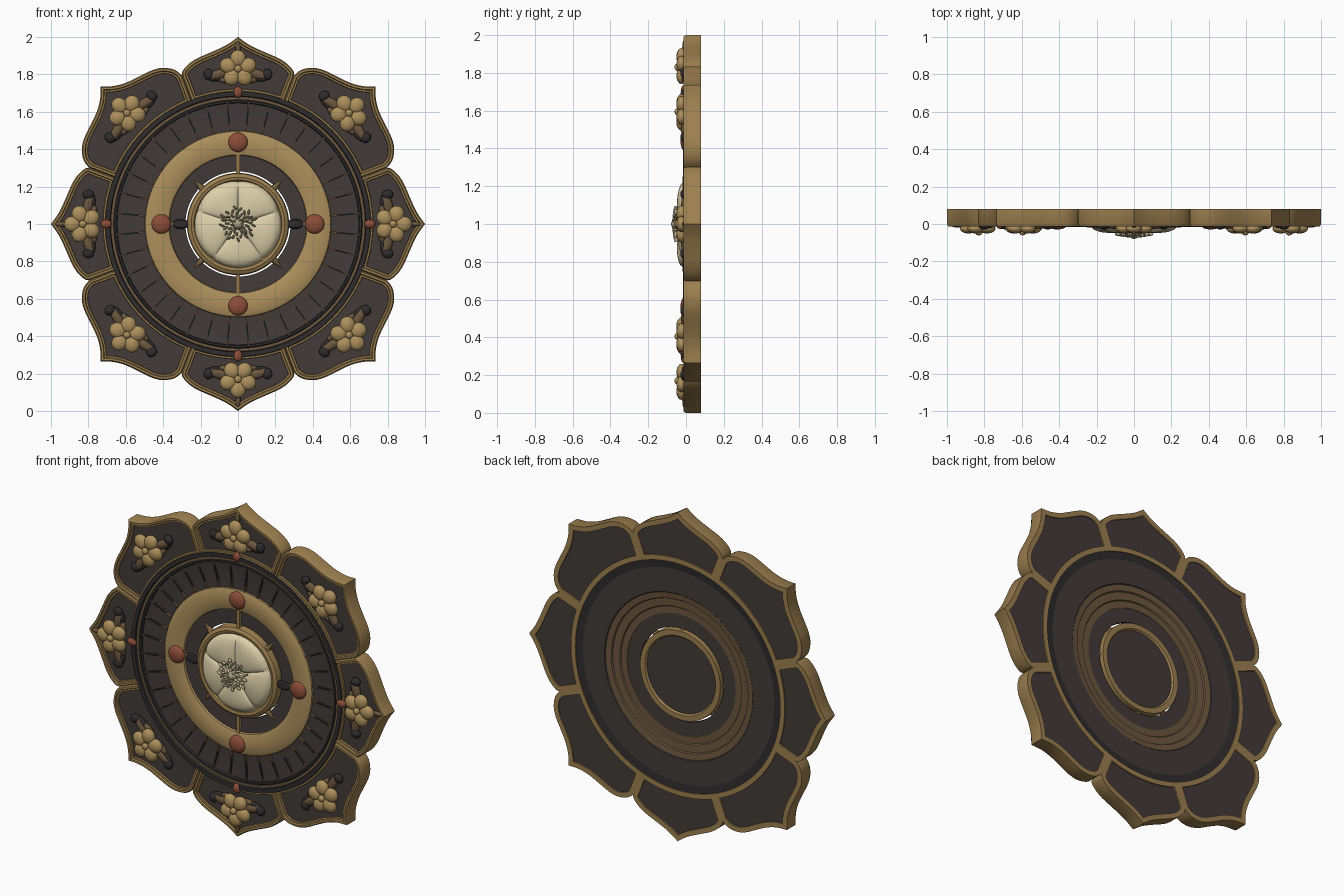
import bpy, bmesh, math, random
from math import sin, cos, pi, radians
from mathutils import Matrix, Vector

if "Cube" in bpy.data.objects:
    bpy.data.objects.remove(bpy.data.objects["Cube"])

random.seed(4)


def material(name, rgb):
    m = bpy.data.materials.new(name)
    m.diffuse_color = (*rgb, 1)
    m.use_nodes = True
    m.node_tree.nodes["Principled BSDF"].inputs["Base Color"].default_value = m.diffuse_color
    return m


GOLD = material("pale_gold", (0.42, 0.28, 0.108))
RIM = material("antique_gold", (0.335, 0.212, 0.078))
DARK = material("charcoal", (0.054, 0.044, 0.041))
BLACK = material("blackened_metal", (0.028, 0.025, 0.026))
BROWN = material("bronze_brown", (0.15, 0.095, 0.048))
RED = material("red_stone", (0.27, 0.075, 0.04))
CREAM = material("cream", (0.72, 0.63, 0.40))
TAN = material("stamen_tan", (0.46, 0.39, 0.24))


def finish(name, bm, mats, rule=None, angle=35):
    bmesh.ops.recalc_face_normals(bm, faces=bm.faces)
    bm.normal_update()
    if rule:
        for f in bm.faces:
            f.material_index = rule(f)
    me = bpy.data.meshes.new(name)
    bm.to_mesh(me)
    bm.free()
    for m in mats:
        me.materials.append(m)
    ob = bpy.data.objects.new(name, me)
    bpy.context.collection.objects.link(ob)
    bpy.ops.object.select_all(action='DESELECT')
    ob.select_set(True)
    bpy.context.view_layer.objects.active = ob
    bpy.ops.object.shade_smooth_by_angle(angle=radians(angle))
    return ob


def frame(a, u=0, v=0, y=0):
    """Local x = tangent, z = outward, at angle a round the centre."""
    p = Vector((v * cos(a) + u * sin(a), y, 1 + v * sin(a) - u * cos(a)))
    r = Matrix(((sin(a), 0, cos(a)), (0, 1, 0), (-cos(a), 0, sin(a))))
    return Matrix.Translation(p) @ r.to_4x4()


def blob(bm, mat, size, seg=14, rings=8):
    bmesh.ops.create_uvsphere(bm, u_segments=seg, v_segments=rings, radius=1,
                              matrix=mat @ Matrix.Diagonal((*size, 1)))


def block(bm, mat, size):
    bmesh.ops.create_cube(bm, size=1, matrix=mat @ Matrix.Diagonal((*size, 1)))


def skin(bm, loops):
    """Join closed loops in order, the last back to the first."""
    vs = [[bm.verts.new(p) for p in lp] for lp in loops]
    n = len(vs[0])
    for i, a in enumerate(vs):
        b = vs[(i + 1) % len(vs)]
        for j in range(n):
            bm.faces.new((a[j], a[(j + 1) % n], b[(j + 1) % n], b[j]))


def ring(name, profile, mats, rule=None, n=96):
    bm = bmesh.new()
    skin(bm, [[(r * cos(2 * pi * k / n), y, 1 + r * sin(2 * pi * k / n))
               for k in range(n)] for r, y in profile])
    return finish(name, bm, mats, rule)


def smooth_line(pts, n=3):
    out = []
    for i in range(len(pts) - 1):
        p0, p1 = Vector(pts[max(i - 1, 0)]), Vector(pts[i])
        p2, p3 = Vector(pts[i + 1]), Vector(pts[min(i + 2, len(pts) - 1)])
        for k in range(n):
            t = k / n
            out.append(0.5 * (2 * p1 + (p2 - p0) * t + (2 * p0 - 5 * p1 + 4 * p2 - p3) * t * t
                              + (3 * p1 - p0 - 3 * p2 + p3) * t ** 3))
    return out + [Vector(pts[-1])]


def inset(poly, d):
    out = []
    for i, p in enumerate(poly):
        e1 = (p - poly[i - 1]).normalized()
        e2 = (poly[(i + 1) % len(poly)] - p).normalized()
        n1, n2 = Vector((e1.y, -e1.x)), Vector((e2.y, -e2.x))
        out.append(p + (n1 + n2) * d / max(1 + n1.dot(n2), 0.4))
    return out


# Petal outlines: half curve from tip to notch, two alternating shapes
R_IN = 0.69
CARD = [(0, 1.0), (0.06, 0.958), (0.14, 0.92), (0.22, 0.885), (0.27, 0.85), (0.298, 0.815), (0.30, 0.795)]
DIAG = [(0.735, 0.735), (0.67, 0.737), (0.60, 0.755), (0.53, 0.788), (0.46, 0.822), (0.40, 0.835),
        (0.34, 0.825), (0.30, 0.795)]
DIAG = [((z - x) / 2 ** .5, (x + z) / 2 ** .5) for x, z in DIAG]


def petal_outline(half):
    h = smooth_line(half)
    w = math.atan2(*half[-1])
    arc = [Vector((R_IN * sin(w * t / 8), R_IN * cos(w * t / 8))) for t in range(8, -9, -1)]
    return [Vector((-p.x, p.y)) for p in reversed(h[1:])] + h + arc


# Petal rims (gold moulding) and the dark panels they hold
rims, panels = bmesh.new(), bmesh.new()
for k in range(8):
    a = k * pi / 4
    poly = petal_outline(DIAG if k % 2 else CARD)

    def place(d, y):
        return [frame(a, p.x, p.y, y).translation for p in inset(poly, d)]
    skin(rims, [place(d, y) for d, y in ((0, 0.08), (0, -0.002), (0.006, -0.013), (0.017, -0.013),
                                         (0.021, -0.004), (0.03, -0.004), (0.033, 0.012), (0.03, 0.08))])
    front, back = ([panels.verts.new(p) for p in place(0.028, y)] for y in (0.006, 0.072))
    panels.faces.new(front)
    panels.faces.new(back)
finish("petal_rims", rims, [RIM])
finish("petal_panels", panels, [DARK])

# Concentric rings of the body
ring("outer_moulding", [(0.645, 0.01), (0.65, -0.006), (0.66, -0.006), (0.665, 0.002), (0.68, 0.002), (0.684, -0.016),
                        (0.708, -0.016), (0.712, 0.01), (0.695, 0.074), (0.645, 0.07)], [BLACK])
ring("bronze_line", [(0.665, -0.004), (0.68, -0.004), (0.68, 0.005), (0.665, 0.005)], [BROWN])
ring("dark_dish", [(0.49, 0.01), (0.57, 0.014), (0.65, 0.006), (0.66, 0.07), (0.50, 0.07), (0.485, 0.055)], [DARK])
ring("gold_band", [(0.365, 0.02), (0.37, 0.004), (0.385, -0.002), (0.43, -0.007), (0.48, -0.004), (0.495, 0.003),
                   (0.50, 0.015), (0.50, 0.066), (0.46, 0.062), (0.455, 0.054), (0.41, 0.052), (0.405, 0.045),
                   (0.365, 0.045)], [GOLD, BROWN], lambda f: int(f.normal.y > 0.3))
ring("inner_dark_ring", [(0.281, 0.02), (0.37, 0.016), (0.37, 0.04), (0.281, 0.04)], [DARK])
ring("flower_collar", [(0.225, 0.0), (0.235, -0.014), (0.25, -0.018), (0.268, -0.008), (0.273, 0.01),
                       (0.270, 0.056), (0.238, 0.056), (0.225, 0.04)], [RIM])
ring("centre_backing", [(0.001, 0.01), (0.245, 0.01), (0.245, 0.046), (0.001, 0.046)], [DARK])

# Radial ribs across the dark dish, with bronze ends
ribs, ends = bmesh.new(), bmesh.new()
for k in range(36):
    a = 2 * pi * (k + 0.5) / 36
    block(ribs, frame(a, 0, 0.575, 0.008), (0.007, 0.014, 0.15))
    block(ends, frame(a, 0, 0.518, 0.007), (0.009, 0.018, 0.035))
    block(ends, frame(a, 0, 0.638, 0.005), (0.008, 0.018, 0.022))
finish("dish_ribs", ribs, [BLACK])
finish("rib_ends", ends, [BROWN])

# Spokes, points and stones
spokes, knots, stones = bmesh.new(), bmesh.new(), bmesh.new()
for k in range(8):
    a = k * pi / 4
    if k % 2:
        bmesh.ops.create_cone(spokes, segments=8, radius1=0.022, radius2=0.002, depth=0.07,
                              matrix=frame(a, 0, 0.295, 0.014))
    else:
        block(spokes, frame(a, 0, 0.322, 0.018), (0.02, 0.04, 0.11))
        if k % 4 == 0:
            blob(knots, frame(a, 0, 0.305, 0.0), (0.028, 0.016, 0.045), 8, 6)
        blob(stones, frame(a, 0, 0.41 if k % 4 == 0 else 0.437, -0.005), (0.052, 0.024, 0.052), 24, 12)
        blob(stones, frame(a, 0, 0.705, -0.012), (0.024, 0.016, 0.03))
finish("spokes", spokes, [RIM])
finish("spoke_knots", knots, [BLACK])
finish("red_stones", stones, [RED], angle=60)

# Small five-lobed flower, leaves and dark curls on every petal
flowers, leaves, curls = bmesh.new(), bmesh.new(), bmesh.new()
for k in range(8):
    a = k * pi / 4
    c = 0.83 if k % 2 == 0 else 0.84
    for j in range(5):
        t = pi / 2 + 2 * pi * j / 5
        m = frame(a, 0.055 * cos(t), c + 0.055 * sin(t), -0.024) @ Matrix.Rotation(pi / 2 - t, 4, 'Y')
        blob(flowers, m, (0.043, 0.027, 0.046))
    blob(flowers, frame(a, 0, c, -0.045), (0.02, 0.016, 0.02))
    for s in (-1, 1):
        m = frame(a, s * 0.105, c - 0.03, -0.006) @ Matrix.Rotation(s * 0.25, 4, 'Y')
        blob(leaves, m, (0.07, 0.02, 0.026))
        blob(leaves, frame(a, s * 0.06, c - 0.06, -0.006), (0.045, 0.018, 0.018))
        blob(curls, frame(a, s * 0.158, c - 0.03, -0.01), (0.026, 0.02, 0.03))
        blob(curls, frame(a, s * 0.12, c - 0.055, -0.004), (0.04, 0.015, 0.013))
    if k % 2 == 0:
        blob(leaves, frame(a, 0, 0.935, -0.006), (0.014, 0.014, 0.045))
finish("petal_flowers", flowers, [GOLD], angle=60)
finish("petal_leaves", leaves, [BROWN], angle=60)
finish("leaf_curls", curls, [BLACK], angle=60)

# Large cream flower: a domed polar surface with five lobes
bm = bmesh.new()
N, M = 120, 14
rows = []
for i in range(1, M + 1):
    t = i / M
    row = []
    for k in range(N):
        th = 2 * pi * k / N
        lobe = abs(cos(2.5 * (th + pi / 2))) ** 0.5
        r = t * 0.236 * (0.95 + 0.05 * lobe)
        y = -0.004 - 0.05 * (0.6 + 0.4 * lobe) * math.sqrt(1 - t ** 4) + 0.02 * (1 - t) ** 2
        row.append(bm.verts.new((r * cos(th), y, 1 + r * sin(th))))
    rows.append(row)
bm.faces.new(rows[0])
for p, q in zip(rows, rows[1:]):
    for k in range(N):
        bm.faces.new((p[k], p[(k + 1) % N], q[(k + 1) % N], q[k]))
bmesh.ops.extrude_edge_only(bm, edges=[e for e in bm.edges if e.is_boundary])
bm.verts.ensure_lookup_table()
for v in bm.verts[-N:]:
    v.co.y = 0.015
finish("cream_flower", bm, [CREAM], angle=50)

# Stamens clustered in its centre
bm = bmesh.new()
blob(bm, frame(pi / 2, 0, 0, -0.045), (0.03, 0.035, 0.03))
for k in range(44):
    a, r = k * 2.4, 0.092 * math.sqrt((k + 0.5) / 44)
    m = frame(a, 0, r, -0.052 - 0.014 * (1 - r / 0.092)) @ Matrix.Rotation(random.uniform(-.7, .7), 4, 'Y')
    blob(bm, m, (0.006, 0.012, random.uniform(0.011, 0.018)), 8, 6)
finish("stamens", bm, [TAN], angle=60)
